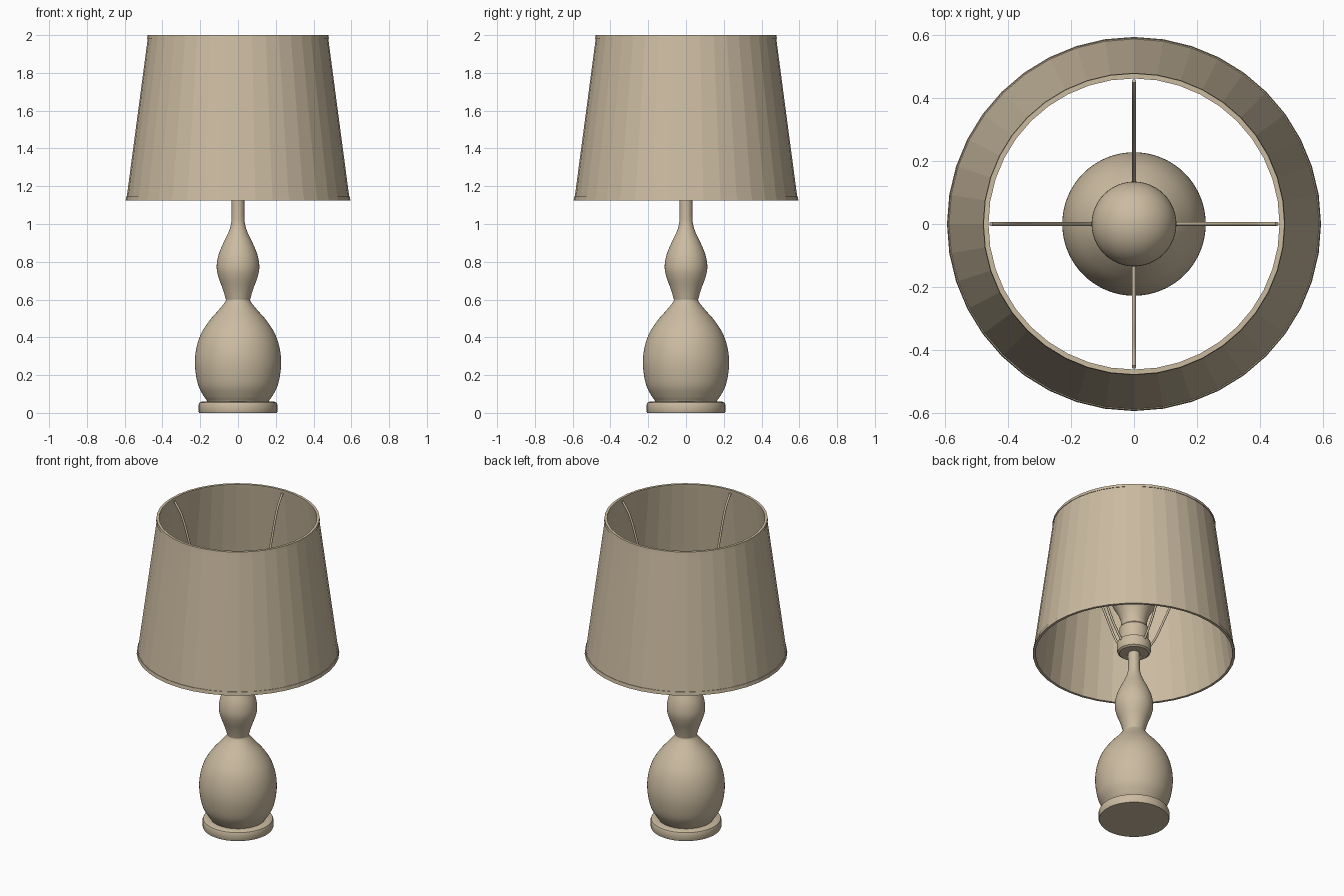
import bpy, bmesh, math
from mathutils import Vector

if "Cube" in bpy.data.objects:
    bpy.data.objects.remove(bpy.data.objects["Cube"])

mat = bpy.data.materials.new("warm beige")
mat.diffuse_color = (0.60, 0.50, 0.355, 1)
mat.use_nodes = True
mat.node_tree.nodes["Principled BSDF"].inputs["Base Color"].default_value = mat.diffuse_color


def smooth_profile(pts, steps=4):
    """Catmull-Rom refinement of a profile or path."""
    v = [Vector(p) for p in pts]
    v = [2 * v[0] - v[1]] + v + [2 * v[-1] - v[-2]]
    out = []
    for i in range(1, len(v) - 2):
        a, b, c, d = v[i - 1:i + 3]
        for s in range(steps):
            t = s / steps
            out.append(0.5 * (2 * b + (c - a) * t + (2 * a - 5 * b + 4 * c - d) * t * t
                              + (3 * b - a - 3 * c + d) * t ** 3))
    return out + [v[-2]]


def lathe(name, profile, sides=48, closed=False, smooth=True):
    """Spin a (radius, z) profile round the z axis."""
    bm = bmesh.new()
    rings = []
    for r, z in profile:
        if r < 1e-5:
            rings.append([bm.verts.new((0, 0, z))] * sides)
        else:
            rings.append([bm.verts.new((r * math.cos(2 * math.pi * k / sides),
                                        r * math.sin(2 * math.pi * k / sides), z))
                          for k in range(sides)])
    pairs = list(zip(rings, rings[1:]))
    if closed:
        pairs.append((rings[-1], rings[0]))
    for a, b in pairs:
        for k in range(sides):
            n = (k + 1) % sides
            quad = list(dict.fromkeys((a[k], a[n], b[n], b[k])))
            if len(quad) > 2:
                bm.faces.new(quad)
    bmesh.ops.recalc_face_normals(bm, faces=bm.faces)
    me = bpy.data.meshes.new(name)
    bm.to_mesh(me)
    bm.free()
    me.materials.append(mat)
    ob = bpy.data.objects.new(name, me)
    bpy.context.collection.objects.link(ob)
    if smooth:
        bpy.context.view_layer.objects.active = ob
        ob.select_set(True)
        bpy.ops.object.shade_smooth_by_angle(angle=math.radians(35))
        ob.select_set(False)
    return ob


# Foot disc with softened edges
lathe("base_plate", [(0, 0), (0.205, 0), (0.208, 0.006), (0.208, 0.044), (0.204, 0.054),
                     (0.194, 0.059), (0.16, 0.06), (0, 0.06)])

# Double gourd body and slim neck
body = smooth_profile([(0.165, 0.066), (0.182, 0.09), (0.212, 0.15), (0.228, 0.25), (0.221, 0.34),
                       (0.195, 0.42), (0.150, 0.49), (0.102, 0.545), (0.067, 0.59), (0.067, 0.61),
                       (0.082, 0.66), (0.104, 0.72), (0.113, 0.77), (0.105, 0.83), (0.082, 0.89),
                       (0.053, 0.95), (0.037, 1.0), (0.034, 1.05), (0.034, 1.14)])
lathe("gourd_body", [(0, 0.055), (0.16, 0.055)] + [tuple(p) for p in body] + [(0, 1.14)], 64)

# Socket: rounded collar with a sleeve
lathe("socket", [(0, 1.125), (0.085, 1.125), (0.096, 1.133), (0.101, 1.15), (0.101, 1.185),
                 (0.095, 1.2), (0.086, 1.205), (0.086, 1.29), (0.078, 1.3), (0, 1.3)])

# Bulb: narrow neck swelling into a sphere
ball = [(0.135 * math.cos(a), 1.5 + 0.135 * math.sin(a))
        for a in [math.radians(-25 + 115 * i / 14) for i in range(14)]]
bulb_neck = smooth_profile([(0.075, 1.29), (0.077, 1.34), (0.095, 1.395), ball[0]])
lathe("bulb", [(0, 1.29)] + [tuple(p) for p in bulb_neck] + ball[1:] + [(0, 1.635)])

# Tapered shade, a thin closed shell
lathe("lamp_shade", [(0.591, 1.128), (0.476, 1.996), (0.464, 1.996), (0.579, 1.128)],
      40, closed=True, smooth=False)


# Trim bands round both rims
def trim(name, r_low, z_low, r_high, z_high):
    lathe(name, [(r_low - 0.016, z_low), (r_low, z_low), (r_high, z_high), (r_high - 0.016, z_high)],
          40, closed=True, smooth=False)


trim("shade_bottom_trim", 0.595, 1.124, 0.592, 1.146)
trim("shade_top_trim", 0.481, 1.982, 0.479, 2.0)

# Four bowed wires carrying the shade from the socket
path = smooth_profile([(0.085, 1.17), (0.115, 1.21), (0.165, 1.29), (0.215, 1.4), (0.275, 1.54),
                       (0.33, 1.68), (0.375, 1.83), (0.41, 1.92), (0.455, 1.985)], 3)
for i in range(4):
    ang = i * math.pi / 2
    bm = bmesh.new()
    rings = []
    for j, p in enumerate(path):
        t = (path[min(j + 1, len(path) - 1)] - path[max(j - 1, 0)]).normalized()
        ring = []
        for k in range(8):
            c, s = 0.007 * math.cos(k * math.pi / 4), 0.007 * math.sin(k * math.pi / 4)
            r, y, z = p.x + t.y * c, s, p.y - t.x * c
            ring.append(bm.verts.new((r * math.cos(ang) - y * math.sin(ang),
                                      r * math.sin(ang) + y * math.cos(ang), z)))
        rings.append(ring)
    for a, b in zip(rings, rings[1:]):
        for k in range(8):
            bm.faces.new((a[k], a[(k + 1) % 8], b[(k + 1) % 8], b[k]))
    bm.faces.new(rings[0])
    bm.faces.new(rings[-1])
    bmesh.ops.recalc_face_normals(bm, faces=bm.faces)
    for f in bm.faces:
        f.smooth = len(f.verts) == 4
    me = bpy.data.meshes.new("shade_wire")
    bm.to_mesh(me)
    bm.free()
    me.materials.append(mat)
    bpy.context.collection.objects.link(bpy.data.objects.new(f"shade_wire_{i + 1}", me))
